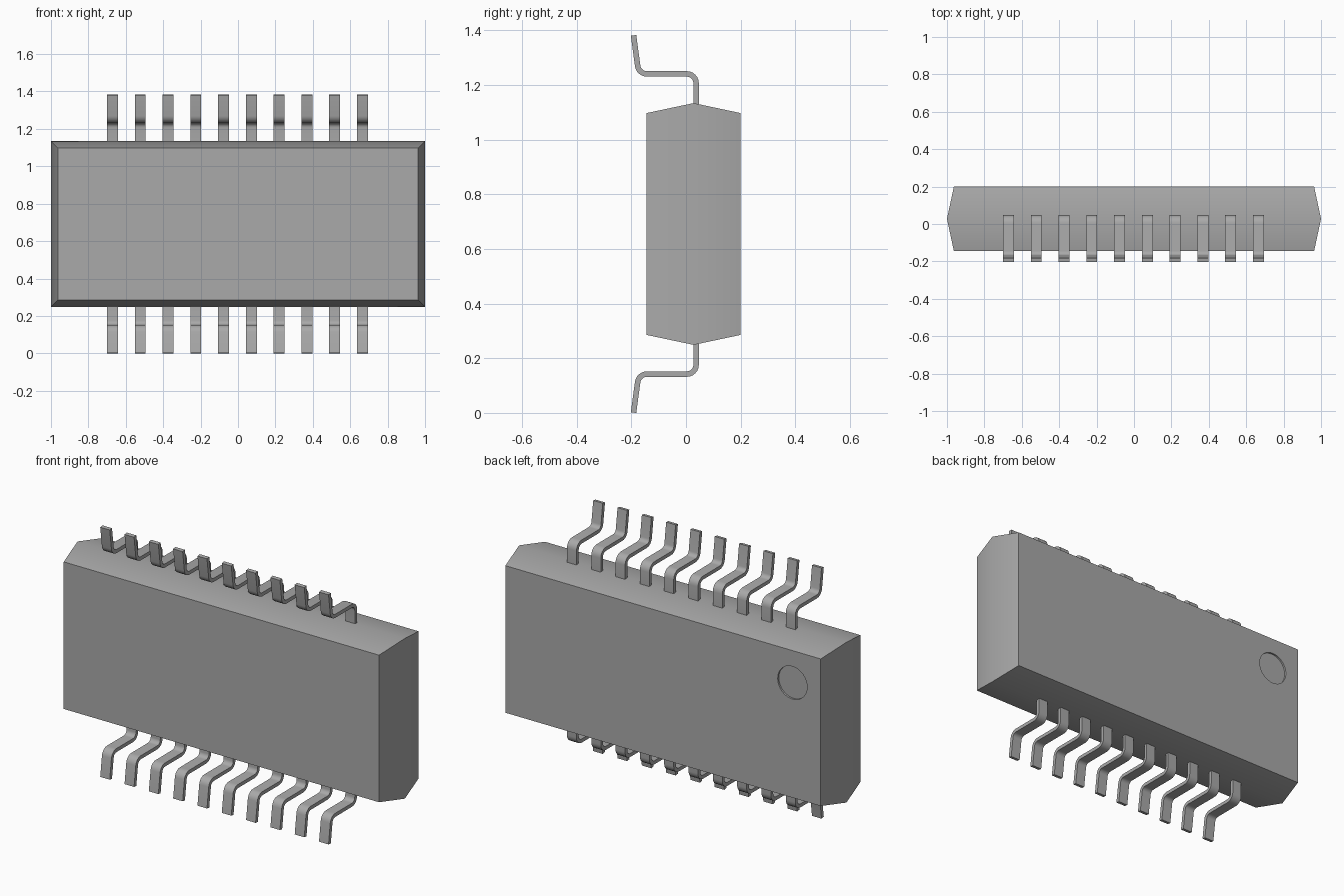
import bpy, bmesh, math
from mathutils import Vector

cube = bpy.data.objects.get("Cube")
if cube:
    bpy.data.objects.remove(cube, do_unlink=True)

HEIGHT = 1.383
MID_Z = HEIGHT / 2


def make_material(name, value):
    mat = bpy.data.materials.new(name)
    mat.use_nodes = True
    color = (value, value, value, 1)
    mat.diffuse_color = color
    mat.node_tree.nodes["Principled BSDF"].inputs["Base Color"].default_value = color
    return mat


grey = make_material("plain grey", 0.4)


def finish(bm, name):
    bmesh.ops.recalc_face_normals(bm, faces=bm.faces)
    mesh = bpy.data.meshes.new(name)
    bm.to_mesh(mesh)
    bm.free()
    mesh.materials.append(grey)
    obj = bpy.data.objects.new(name, mesh)
    bpy.context.collection.objects.link(obj)
    bpy.ops.object.select_all(action='DESELECT')
    obj.select_set(True)
    bpy.context.view_layer.objects.active = obj
    bpy.ops.object.shade_smooth_by_angle(angle=math.radians(30))
    return obj


def ring_edges(bm, verts):
    return [bm.edges.new((a, b)) if not bm.edges.get((a, b)) else bm.edges.get((a, b))
            for a, b in zip(verts, verts[1:] + verts[:1])]


def skin(bm, r1, r2):
    n = len(r1)
    for i in range(n):
        j = (i + 1) % n
        bm.faces.new((r1[i], r1[j], r2[j], r2[i]))


def build_body():
    # Chip package: front, ridge and back rectangles joined together
    bm = bmesh.new()
    rings = []
    for y, hx, hz in ((-0.145, 0.963, 0.406), (0.028, 1.0, 0.4425), (0.2, 0.963, 0.406)):
        rings.append([bm.verts.new((sx * hx, y, MID_Z + sz * hz))
                      for sx, sz in ((-1, -1), (1, -1), (1, 1), (-1, 1))])
    skin(bm, rings[0], rings[1])
    skin(bm, rings[1], rings[2])
    bm.faces.new(rings[0])

    # Round index dimple sunk into the back face
    def circle(y, n=40, r=0.09):
        return [bm.verts.new((-0.79 + r * math.cos(2 * math.pi * i / n), y,
                              0.92 + r * math.sin(2 * math.pi * i / n))) for i in range(n)]
    rim, floor = circle(0.2), circle(0.19)
    bmesh.ops.triangle_fill(bm, use_beauty=True, normal=(0, 1, 0),
                            edges=ring_edges(bm, rings[2]) + ring_edges(bm, rim))
    skin(bm, rim, floor)
    bm.faces.new(floor)
    return finish(bm, "chip_body")


def rounded_path(points, radius, steps=6):
    # Replace the inner corners of a path by arcs
    pts = [Vector(p) for p in points]
    out = [pts[0]]
    for a, b, c in zip(pts, pts[1:], pts[2:]):
        u, v = (a - b).normalized(), (c - b).normalized()
        half = u.angle(v) / 2
        centre = b + (u + v).normalized() * radius / math.sin(half)
        reach = radius / math.tan(half)
        start, end = b + u * reach - centre, b + v * reach - centre
        sweep = start.angle(end)
        for i in range(steps + 1):
            t = i / steps
            out.append(centre + (start * math.sin((1 - t) * sweep)
                                 + end * math.sin(t * sweep)) / math.sin(sweep))
    return out + [pts[-1]]


def build_legs(name, top):
    # Row of ten bent strips, swept along one side profile
    path = rounded_path([(-0.192, 0.001), (-0.173, 0.142), (0.037, 0.142), (0.037, 0.27)], 0.034)
    bm = bmesh.new()
    for k in range(10):
        x = -0.003 + (k - 4.5) * 0.1485
        prev = None
        for i, p in enumerate(path):
            d = (path[min(i + 1, len(path) - 1)] - path[max(i - 1, 0)]).normalized()
            side = Vector((-d.y, d.x)) * 0.01
            ring = []
            for dx, s in ((-0.029, -1), (0.029, -1), (0.029, 1), (-0.029, 1)):
                q = p + side * s
                ring.append(bm.verts.new((x + dx, q.x, HEIGHT - q.y if top else q.y)))
            if prev:
                skin(bm, prev, ring)
            else:
                bm.faces.new(ring)
            prev = ring
        bm.faces.new(prev)
    return finish(bm, name)


build_body()
build_legs("lower_legs", False)
build_legs("upper_legs", True)
